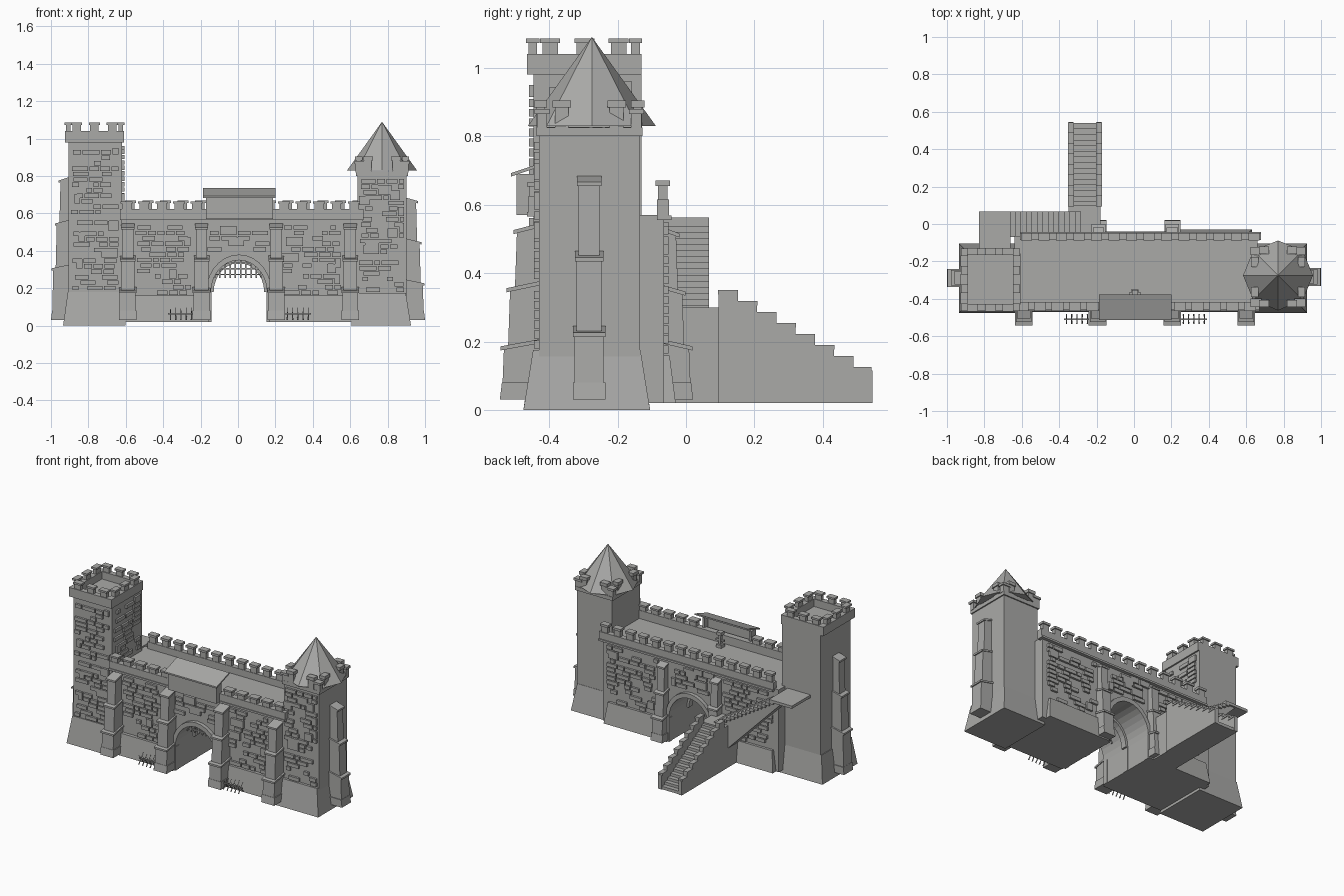
import bpy, bmesh, math, random
from mathutils import Matrix, Vector

random.seed(4)
if "Cube" in bpy.data.objects:
    bpy.data.objects.remove(bpy.data.objects["Cube"], do_unlink=True)

stone = bpy.data.materials.new("stone_grey")
stone.use_nodes = True
GREY = (0.4, 0.4, 0.39, 1)
stone.diffuse_color = GREY
stone.node_tree.nodes["Principled BSDF"].inputs["Base Color"].default_value = GREY


def finish(name, bm, matrix=None):
    bmesh.ops.recalc_face_normals(bm, faces=bm.faces)
    mesh = bpy.data.meshes.new(name)
    bm.to_mesh(mesh)
    bm.free()
    mesh.materials.append(stone)
    ob = bpy.data.objects.new(name, mesh)
    if matrix:
        ob.matrix_world = matrix
    bpy.context.collection.objects.link(ob)
    return ob


def add_box(bm, x0, x1, y0, y1, z0, z1, taper=0):
    """Box by extents; taper pulls the top in on every side."""
    lo = [(x0, y0), (x1, y0), (x1, y1), (x0, y1)]
    t = taper
    hi = [(x0 + t, y0 + t), (x1 - t, y0 + t), (x1 - t, y1 - t), (x0 + t, y1 - t)]
    a = [bm.verts.new((*p, z0)) for p in lo]
    b = [bm.verts.new((*p, z1)) for p in hi]
    bm.faces.new(a)
    bm.faces.new(b)
    for i in range(4):
        j = (i + 1) % 4
        bm.faces.new((a[i], a[j], b[j], b[i]))


def boxes(name, items):
    bm = bmesh.new()
    for it in items:
        add_box(bm, *it)
    return finish(name, bm)


def add_prism(bm, pts, axis, a, b):
    """Extrude a profile: along y the points are (x, z), along x they are (y, z)."""
    def put(p, d):
        return (p[0], d, p[1]) if axis == "y" else (d, p[0], p[1])
    face = bm.faces.new([bm.verts.new(put(p, a)) for p in pts])
    new = bmesh.ops.extrude_face_region(bm, geom=[face])["geom"]
    move = Vector((0, b - a, 0)) if axis == "y" else Vector((b - a, 0, 0))
    bmesh.ops.translate(bm, vec=move, verts=[g for g in new if isinstance(g, bmesh.types.BMVert)])


def prism(name, pts, axis, a, b):
    bm = bmesh.new()
    add_prism(bm, pts, axis, a, b)
    return finish(name, bm)


def merlon(x, y, z, w, d, h):
    """A block with a wider cap stone."""
    return [(x - w/2, x + w/2, y - d/2, y + d/2, z, z + h * .75),
            (x - w/2 - .007, x + w/2 + .007, y - d/2 - .007, y + d/2 + .007, z + h * .75, z + h)]


def brick_panel(u0, u1, z0, z1, place, skip=None):
    """Irregular raised stones in rows; place maps (u0, u1, z0, z1) to box extents."""
    out, row, z = [], 0.029, z0
    while z + row < z1:
        u = u0 + random.uniform(0, .04)
        while u < u1 - .03:
            w = min(random.uniform(.035, .1), u1 - u)
            tall = row * (1.7 if random.random() < .12 else .8)
            if random.random() < .66 and not (skip and skip((u + w / 2), z)):
                out.append(place(u, u + w - .008, z, min(z + tall, z1)))
            u += w
        z += row
    return out


# Arch shape shared by the gate opening and its rings
CX, SPRING = 0.005, 0.18


def arc(half, rise, n=14):
    return [(CX + half * math.cos(math.pi * i / n), SPRING + rise * math.sin(math.pi * i / n))
            for i in range(n + 1)]


# Curtain wall with the gate passage
opening = [(CX + .15, .02)] + arc(.15, .17) + [(CX - .15, .02)]
prism("curtain_wall", [(-.64, .02)] + [(-.64, .57), (.66, .57), (.66, .02)] + opening, "y", -.43, -.065)
for y0, y1, name in ((-.455, -.42, "front"), (-.27, -.23, "middle"), (-.075, -.04, "back")):
    out = .175 if name != "middle" else .155
    inn = .15 if name != "middle" else .135
    prism(name + "_arch_ring", arc(out, out + .025) + arc(inn, inn + .02)[::-1], "y", y0, y1)
    boxes(name + "_arch_jambs", [(CX + s * .163 - .016, CX + s * .163 + .016, y0, y1, .02, SPRING)
                                 for s in (-1, 1)])

# Sloping wall footing, one piece on each side of the gate
boxes("wall_footing", [(-.62, -.155, -.47, -.03, .02, .16, .018), (.165, .63, -.47, -.03, .02, .16, .018)])

# Parapets and merlons of the wall
boxes("wall_parapets", [(-.63, .67, -.46, -.42, .565, .625), (-.61, .68, -.085, -.05, .555, .615),
                        (-.63, .67, -.465, -.43, .565, .578), (-.61, .68, -.085, -.043, .555, .568)])
ms = []
for i in range(14):
    x = -.595 + i * .0935
    if abs(x) > .2:
        ms += merlon(x, -.44, .62, .05, .034, .045)
    ms += merlon(x + .02, -.068, .61, .045, .028, .06)
boxes("wall_merlons", ms)

# Square tower
boxes("square_tower", [(-.905, -.62, -.445, -.13, .15, .99), (-.935, -.6, -.475, -.105, 0, .18, .025)])
X0, X1, Y0, Y1 = -.925, -.61, -.465, -.13
T = .035
boxes("square_tower_parapet", [(X0, X1, Y0, Y0 + T, .98, 1.04), (X0, X1, Y1 - T, Y1, .98, 1.04),
                               (X0, X0 + T, Y0, Y1, .98, 1.04), (X1 - T, X1, Y0, Y1, .98, 1.04)])
ms = []
for k in (-1, 0, 1):
    for x in (X0 + T/2, X1 - T/2):
        ms += merlon(x, -.297 + k * .1, 1.035, .025, .045, .05)
    for y in (Y0 + T/2, Y1 - T/2):
        ms += merlon(-.768 + k * .095, y, 1.035, .045, .025, .05)
boxes("square_tower_merlons", ms)

# Round-roofed tower
RX, RY = .77, -.283
boxes("roofed_tower", [(.64, .9, -.43, -.135, .15, .81), (.605, .925, -.475, -.105, 0, .175, .028),
                       (.632, .908, -.437, -.127, .8, .825)])
ms = []
for s in (-1, 1):
    for t in (-1, 1):
        ms += merlon(RX + s * .118, RY + t * .138, .82, .045, .03, .06)
        ms += merlon(RX + s * .075, RY + t * .142, .82, .04, .025, .085)
        ms += merlon(RX + s * .125, RY + t * .08, .82, .025, .04, .085)
boxes("roofed_tower_merlons", ms)
bm = bmesh.new()
bmesh.ops.create_cone(bm, cap_ends=True, segments=8, radius1=.187, radius2=0, depth=.26)
finish("tower_roof", bm, Matrix.Translation((RX, RY + .008, .96)))


def buttress(name, x, y, angle, tiers, width):
    """Stepped pier with sloped caps; tiers are (depth, top height)."""
    bm = bmesh.new()
    z = .03
    for i, (d, top) in enumerate(tiers):
        w = width / 2 - .006 * i
        add_prism(bm, [(.02, z), (-d, z), (-d + .006, top - .03), (.02, top)], "x", -w, w)
        add_prism(bm, [(.02, top - .012), (-d - .004, top - .036), (-d - .004, top - .024), (.02, top)],
                  "x", -w - .005, w + .005)
        if i == 0:
            add_prism(bm, [(.02, z), (-d - .006, z), (-d, z + .05), (.02, z + .05)], "x", -w - .005, w + .005)
        z = top - .03
    finish(name, bm, Matrix.Translation((x, y, 0)) @ Matrix.Rotation(angle, 4, "Z"))


for i, x in enumerate((-.59, -.195, .205, .6)):
    buttress("front_buttress_%d" % i, x, -.43, 0, [(.108, .21), (.09, .38), (.07, .55)], .085)
for i, x in enumerate((-.19, .205)):
    buttress("back_buttress_%d" % i, x, -.065, math.pi, [(.08, .21), (.06, .37), (.042, .54)], .075)
buttress("roofed_tower_buttress", .9, -.283, math.pi / 2, [(.094, .25), (.077, .47), (.058, .69)], .085)
buttress("square_tower_buttress", -.905, -.288, -math.pi / 2, [(.089, .33), (.07, .57), (.05, .8)], .085)

# Raised stones on the faces


def facing(y, out):
    return lambda a, b, c, d: (a, b, min(y, y + out), max(y, y + out), c, d)


def near_gate(u, z):
    piers = any(abs(u - p) < .06 for p in (-.59, -.2, .2, .6))
    return piers or math.hypot((u - CX), z - SPRING) < .225 or (abs(u) < .2 and z < SPRING)


boxes("square_tower_stones", brick_panel(-.895, -.63, .19, .95, facing(-.445, -.014))
      + brick_panel(-.43, -.15, .6, .96, lambda a, b, c, d: (-.62, -.608, a, b, c, d)))
boxes("roofed_tower_stones", brick_panel(.645, .895, .18, .79, facing(-.43, -.014)))
boxes("wall_front_stones", brick_panel(-.55, .56, .165, .56, facing(-.43, -.014), near_gate))
boxes("wall_back_stones", brick_panel(-.6, .63, .165, .55, facing(-.065, .014),
                                      lambda u, z: near_gate(u, z) and abs(u) < .4))

# Timber shelter over the gate
boxes("shelter_front", [(-.172, .187, -.495, -.48, .57, .69), (-.172, -.157, -.495, -.44, .57, .69),
                        (.172, .187, -.495, -.44, .57, .69)])
prism("shelter_roof", [(-.512, .682), (-.512, .692), (-.378, .737), (-.378, .727)], "x", -.187, .2)

# Winch post on the walkway
boxes("winch_post", [(-.015, .025, -.39, -.35, .57, .59), (-.004, .014, -.379, -.361, .59, .65),
                     (-.025, .035, -.376, -.364, .61, .622), (-.012, .022, -.387, -.353, .65, .672)])

# Raised portcullis
boxes("portcullis", [(x - .004, x + .004, -.36, -.352, .255, SPRING + .19 * math.sqrt(1 - (x / .17) ** 2))
                     for x in [-.125 + .0278 * i for i in range(10)]]
      + [(-.135, .145, -.362, -.35, z, z + .007) for z in (.27, .3, .33)])

# Spiked barricades in front of the wall
for side, cx in (("right", -.305), ("left", .32)):
    bm = bmesh.new()
    add_box(bm, cx - .07, cx + .07, -.512, -.504, .06, .068)
    for i in range(5):
        x = cx - .056 + i * .028
        for lean in (-1, 1):
            m = Matrix.Translation((x, -.508, .064)) @ Matrix.Rotation(lean * .65, 4, "X")
            bmesh.ops.create_cone(bm, segments=5, radius1=.004, radius2=.001, depth=.08, matrix=m, cap_ends=True)
    finish(side + "_barricade", bm)

# Rear landing and upper platform
SX0, SX1 = -.35, -.175
boxes("stair_landing", [(SX0, SX1 - .005, -.07, .1, .02, .3)])
boxes("upper_platform", [(-.83, -.66, -.14, .067, .545, .563)])

# Upper flight: sloped body with overhanging treads
prism("upper_flight_body", [(-.26, .29), (-.68, .545), (-.74, .545), (-.35, .15), (-.26, .15)], "y", -.07, .055)
N = 15
boxes("upper_flight_treads", [(-.255 - (i + 1) * .029, -.255 - i * .029, -.07, .067,
                               .285 + i * .0178, .306 + i * .0178) for i in range(N)])


# Lower flight: treads between two stepped side walls
def steps(n, y0, y1, top, low):
    pts = [(y1, .02), (y0, .02)]
    run, rise = (y1 - y0) / n, (top - low) / (n - 1)
    for i in range(n):
        pts += [(y0 + run * i, top - rise * i), (y0 + run * (i + 1), top - rise * i)]
    return pts


prism("lower_flight_treads", steps(15, .09, .54, .29, .04), "x", SX0 + .01, SX1 - .01)
for side, x in (("right", SX0), ("left", SX1 - .025)):
    prism(side + "_stair_wall", steps(8, .095, .545, .34, .115), "x", x, x + .025)
    boxes(side + "_stair_caps", [(x - .004, x + .029, .093 + i * .05625, .152 + i * .05625 - (.004 if i == 7 else 0),
                                  .338 - i * .0321, .35 - i * .0321) for i in range(8)])
